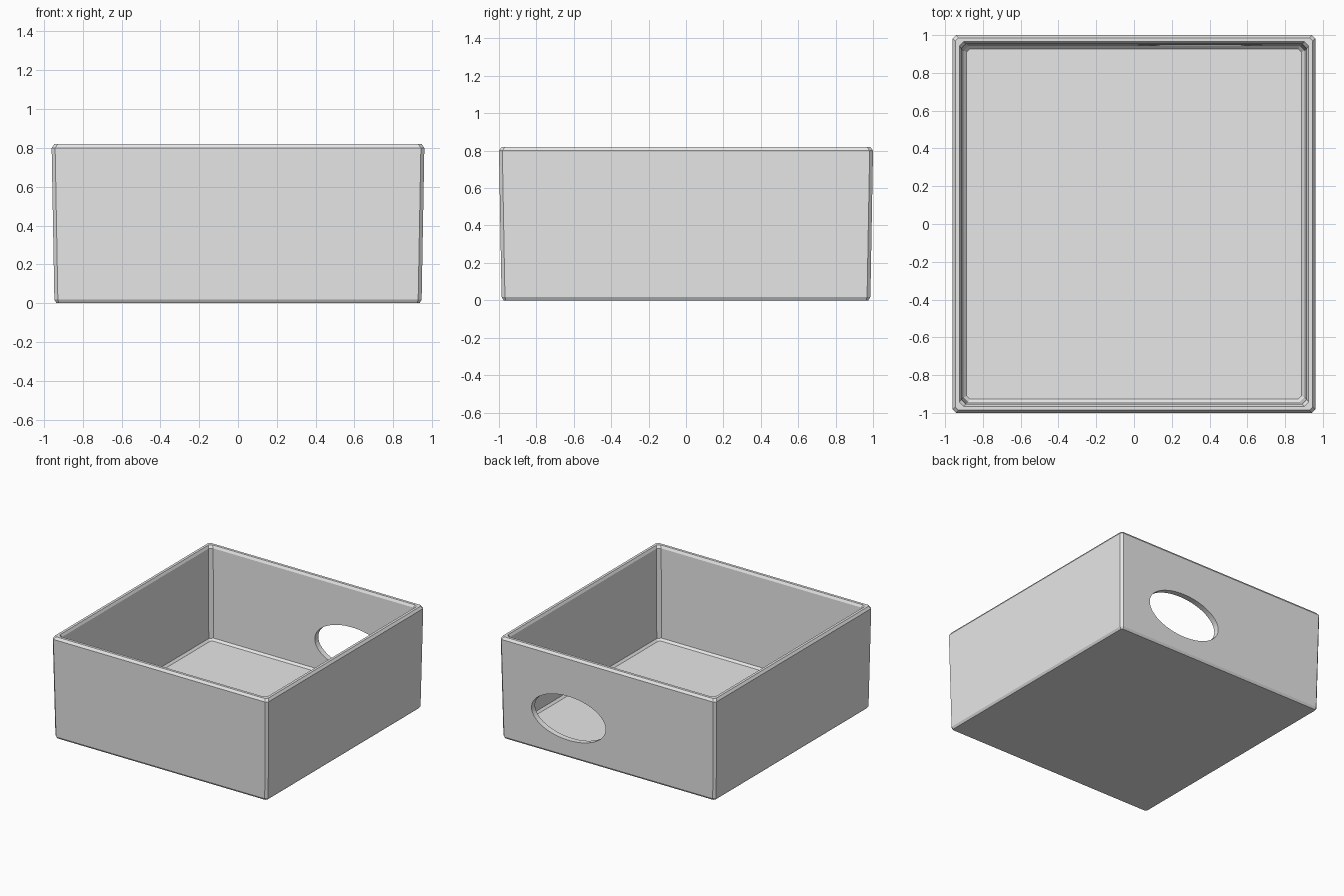
import bpy
import bmesh
from math import pi
from mathutils import Matrix

cube = bpy.data.objects.get("Cube")
if cube:
    bpy.data.objects.remove(cube, do_unlink=True)

# One plain grey material
grey = bpy.data.materials.new("light_grey")
grey.use_nodes = True
colour = (0.8, 0.8, 0.8, 1)
grey.diffuse_color = colour
grey.node_tree.nodes["Principled BSDF"].inputs["Base Color"].default_value = colour


def make_object(name, bm):
    bmesh.ops.recalc_face_normals(bm, faces=bm.faces)
    mesh = bpy.data.meshes.new(name)
    bm.to_mesh(mesh)
    bm.free()
    mesh.materials.append(grey)
    obj = bpy.data.objects.new(name, mesh)
    bpy.context.scene.collection.objects.link(obj)
    return obj


def rectangle_ring(bm, half_x, z, cut):
    """Rectangle with clipped corners, counter-clockwise."""
    half_y = half_x + 0.04
    a, b = half_x - cut, half_y - cut
    points = [(half_x, -b), (half_x, b), (a, half_y), (-a, half_y),
              (-half_x, b), (-half_x, -b), (-a, -half_y), (a, -half_y)]
    return [bm.verts.new((x, y, z)) for x, y in points]


# Wall section: half width, height, corner cut; up the outside, down the inside
section = [(0.935, 0, 0.012), (0.946, 0.018, 0.018), (0.96, 0.8, 0.018),
           (0.946, 0.82, 0.018), (0.925, 0.82, 0.022), (0.914, 0.8, 0.025),
           (0.902, 0.086, 0.025), (0.886, 0.07, 0.015)]
bm = bmesh.new()
rings = [rectangle_ring(bm, *row) for row in section]
for low, high in zip(rings, rings[1:]):
    for i in range(8):
        j = (i + 1) % 8
        bm.faces.new((low[i], low[j], high[j], high[i]))
bm.faces.new(rings[0][::-1])   # underside
bm.faces.new(rings[-1])        # inner floor
tray = make_object("open_box", bm)

# Oval doorway through the back wall
bm = bmesh.new()
bmesh.ops.create_cone(bm, cap_ends=True, segments=64, radius1=1, radius2=1, depth=0.4)
bmesh.ops.transform(bm, verts=bm.verts, matrix=(
    Matrix.Translation((0.35, 1, 0.32))
    @ Matrix.Diagonal((0.33, 1, 0.178, 1))
    @ Matrix.Rotation(pi / 2, 4, "X")))
cutter = make_object("doorway_cutter", bm)
cutter.hide_render = True

opening = tray.modifiers.new("doorway", "BOOLEAN")
opening.operation = "DIFFERENCE"
opening.solver = "EXACT"
opening.object = cutter
bpy.context.view_layer.objects.active = tray
bpy.ops.object.modifier_apply(modifier=opening.name)
bpy.data.objects.remove(cutter, do_unlink=True)
